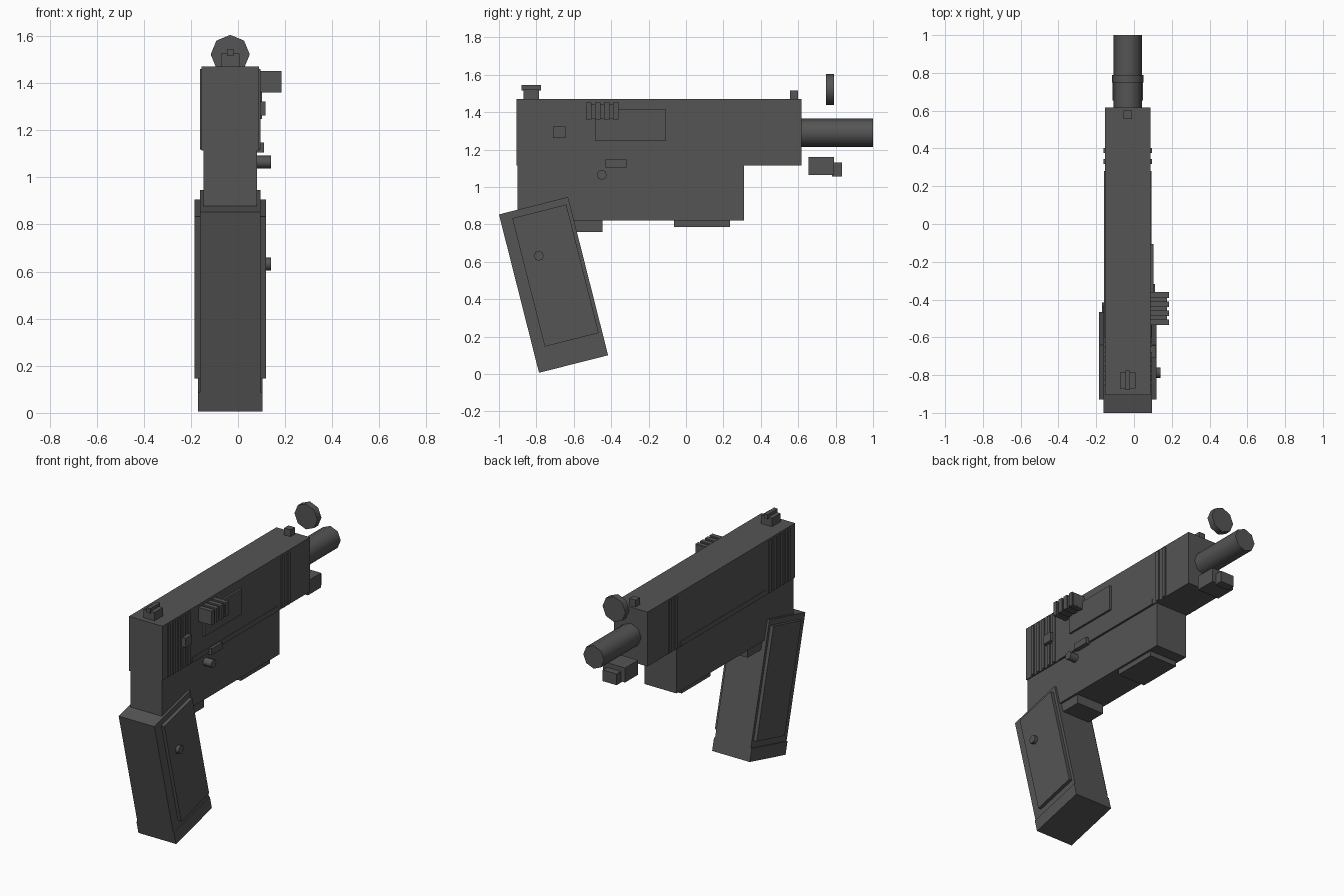
import bpy
import math
from mathutils import Matrix, Vector

cube = bpy.data.objects.get("Cube")
if cube:
    bpy.data.objects.remove(cube, do_unlink=True)

metal = bpy.data.materials.new("dark gunmetal grey")
metal.use_nodes = True
GREY = (0.09, 0.09, 0.09, 1)
metal.diffuse_color = GREY
metal.node_tree.nodes["Principled BSDF"].inputs["Base Color"].default_value = GREY

MID = -0.033  # centre plane of the body


def finish(name):
    ob = bpy.context.object
    ob.name = name
    ob.data.materials.append(metal)
    return ob


def box(name, x, y, z):
    """Box from (low, high) ranges on each axis."""
    bpy.ops.mesh.primitive_cube_add(size=1)
    ob = finish(name)
    size = [r[1] - r[0] for r in (x, y, z)]
    mid = [(r[0] + r[1]) / 2 for r in (x, y, z)]
    ob.data.transform(Matrix.Translation(mid) @ Matrix.Diagonal((*size, 1)))
    return ob


def centred(name, width, y, z):
    return box(name, (MID - width / 2, MID + width / 2), y, z)


def rod(name, radius, start, end, axis):
    """Eight-sided rod between two points along y or x."""
    a, b = Vector(start), Vector(end)
    bpy.ops.mesh.primitive_cylinder_add(vertices=8, radius=radius, depth=(b - a).length)
    ob = finish(name)
    turn = Matrix.Rotation(math.pi / 2, 4, "X" if axis == "y" else "Y")
    ob.data.transform(Matrix.Translation((a + b) / 2) @ turn)
    bpy.ops.object.shade_smooth_by_angle(angle=math.radians(50))
    return ob


# Main body
centred("slide", 0.243, (-0.905, 0.617), (1.115, 1.47))
centred("frame", 0.228, (-0.9, 0.31), (0.82, 1.13))
centred("under_frame_pad", 0.2, (-0.065, 0.235), (0.787, 0.83))
centred("trigger_block", 0.2, (-0.66, -0.447), (0.76, 0.83))

# Raised serrations and side rails on the slide
for i in range(5):
    y = -0.84 + i * 0.05
    centred(f"rear_serration_{i + 1}", 0.257, (y - 0.012, y + 0.012), (1.12, 1.46))
for i, y in enumerate((0.33, 0.39)):
    centred(f"front_serration_{i + 1}", 0.257, (y - 0.013, y + 0.013), (1.12, 1.46))
centred("slide_rail", 0.251, (-0.6, 0.28), (1.117, 1.15))

# Barrel and the separate muzzle pieces
rod("barrel", 0.075, (MID, 0.6, 1.29), (MID, 1.0, 1.29), "y")
rod("muzzle_disc", 0.083, (MID, 0.748, 1.522), (MID, 0.79, 1.522), "y")
centred("muzzle_block", 0.16, (0.655, 0.79), (1.065, 1.16))
centred("muzzle_block_tip", 0.1, (0.78, 0.835), (1.057, 1.13))

# Sights
centred("rear_sight", 0.08, (-0.87, -0.785), (1.46, 1.525))
centred("rear_sight_ridge", 0.026, (-0.88, -0.775), (1.515, 1.545))
centred("front_sight", 0.046, (0.557, 0.6), (1.46, 1.515))

# Fittings on the +x side
box("port_plate", (0.07, 0.102), (-0.485, -0.107), (1.247, 1.413))
box("cocking_handle", (0.07, 0.175), (-0.535, -0.36), (1.367, 1.443))
for i in range(4):
    y = -0.52 + i * 0.048
    box(f"handle_rib_{i + 1}", (0.08, 0.184), (y - 0.015, y + 0.015), (1.36, 1.452))
box("catch", (0.07, 0.117), (-0.71, -0.643), (1.263, 1.323))
box("safety_lever", (0.07, 0.11), (-0.43, -0.318), (1.105, 1.147))
rod("frame_pin", 0.027, (0.06, -0.45, 1.065), (0.14, -0.45, 1.065), "x")
rod("grip_pin", 0.027, (0.08, -0.787, 0.632), (0.14, -0.787, 0.632), "x")

# Tilted grip, built upright about its top rear corner and then leaned
lean = Matrix.Translation((0, -1.0, 0.853)) @ Matrix.Rotation(math.radians(14.2), 4, "X")
grip_parts = [
    centred("grip", 0.258, (0, 0.381), (-0.86, 0)),
    centred("grip_base", 0.272, (0, 0.381), (-0.873, -0.79)),
    centred("grip_panels", 0.302, (0.064, 0.362), (-0.745, -0.037)),
]
for part in grip_parts:
    part.data.transform(lean)
